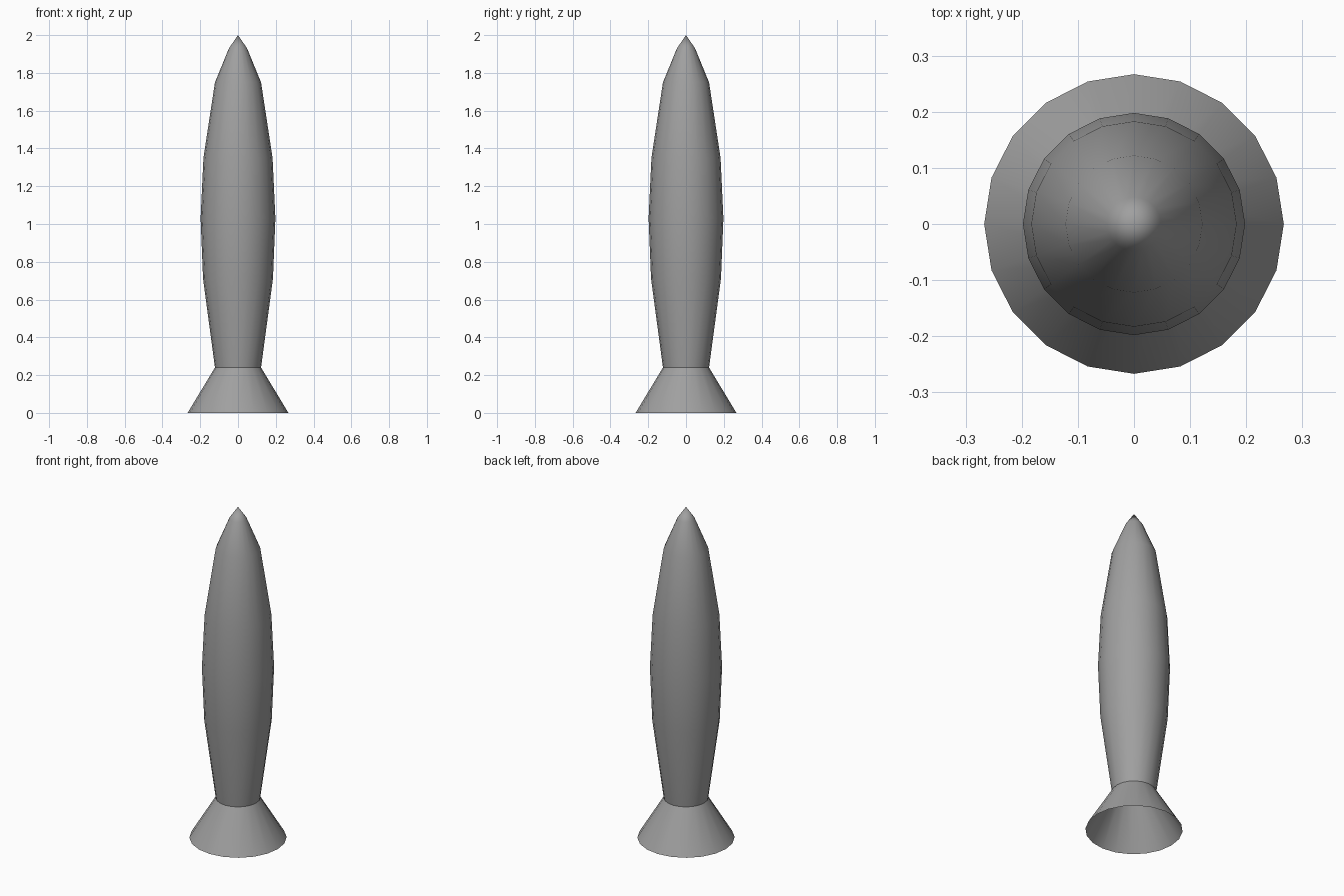
import bpy
import bmesh
from math import cos, sin, pi, radians

cube = bpy.data.objects.get("Cube")
if cube:
    bpy.data.objects.remove(cube)

SIDES = 20

grey = bpy.data.materials.new("mid_grey")
grey.use_nodes = True
colour = (0.35, 0.35, 0.35, 1)
grey.diffuse_color = colour
grey.node_tree.nodes["Principled BSDF"].inputs["Base Color"].default_value = colour


def lathe(name, profile):
    """Revolve (radius, height) points, listed bottom to top, into an open shell."""
    bm = bmesh.new()
    rings = []
    for r, z in profile:
        if r == 0:
            rings.append([bm.verts.new((0, 0, z))] * SIDES)
        else:
            angles = [2 * pi * i / SIDES for i in range(SIDES)]
            rings.append([bm.verts.new((r * cos(a), r * sin(a), z)) for a in angles])
    for low, high in zip(rings, rings[1:]):
        for i in range(SIDES):
            j = (i + 1) % SIDES
            corners = [low[i], low[j], high[j], high[i]]
            bm.faces.new(list(dict.fromkeys(corners)))
    mesh = bpy.data.meshes.new(name)
    bm.to_mesh(mesh)
    bm.free()
    mesh.materials.append(grey)
    obj = bpy.data.objects.new(name, mesh)
    bpy.context.collection.objects.link(obj)
    bpy.ops.object.select_all(action="DESELECT")
    obj.select_set(True)
    bpy.context.view_layer.objects.active = obj
    bpy.ops.object.shade_smooth_by_angle(angle=radians(30))


# Flared skirt, open underneath
lathe("tail_flare", [(0.267, 0), (0.122, 0.24)])

# Bulging hull tapering to a pointed nose
lathe("hull", [(0.122, 0.24), (0.185, 0.71), (0.198, 1.03), (0.183, 1.35),
               (0.122, 1.75), (0.048, 1.93), (0, 2)])
